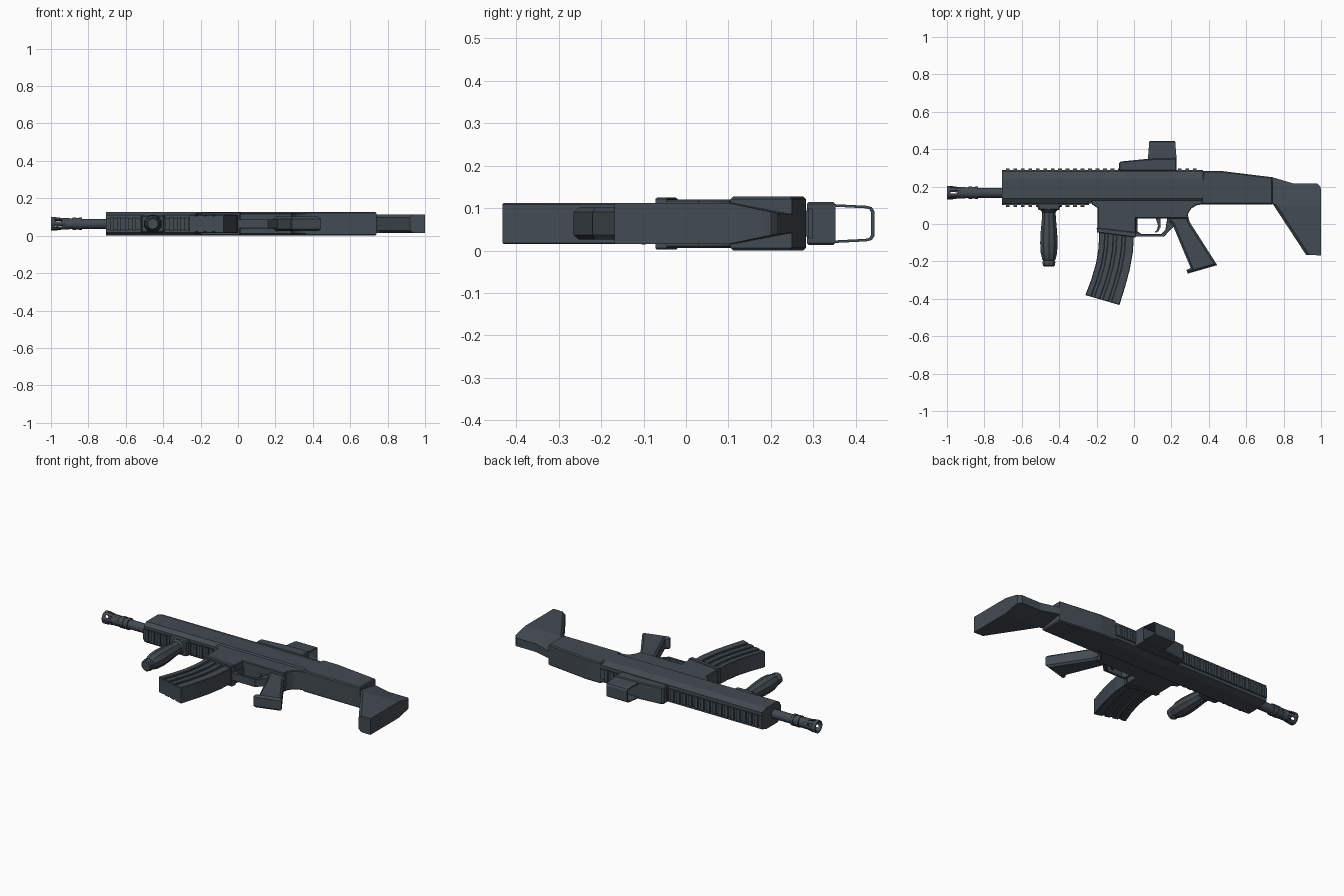
import bpy, bmesh, math
from mathutils import Vector, Matrix

if "Cube" in bpy.data.objects:
    bpy.data.objects.remove(bpy.data.objects["Cube"])

C = 0.0635  # mid-plane height: the model lies flat on its side
mat = bpy.data.materials.new("dark_steel")
mat.diffuse_color = (0.055, 0.07, 0.085, 1)
mat.use_nodes = True
mat.node_tree.nodes["Principled BSDF"].inputs["Base Color"].default_value = mat.diffuse_color


def finish(name, bm, smooth=False):
    bmesh.ops.recalc_face_normals(bm, faces=bm.faces)
    me = bpy.data.meshes.new(name)
    bm.to_mesh(me)
    bm.free()
    me.materials.append(mat)
    ob = bpy.data.objects.new(name, me)
    bpy.context.collection.objects.link(ob)
    if smooth:
        bpy.context.view_layer.objects.active = ob
        ob.select_set(True)
        bpy.ops.object.shade_smooth_by_angle(angle=math.radians(35))
        ob.select_set(False)
    return ob


def add_prism(bm, pts, half, bevel=0):
    """Side profile in XY, extruded symmetrically about the mid-plane."""
    vs = [bm.verts.new((x, y, C - half)) for x, y in pts]
    f = bm.faces.new(vs)
    r = bmesh.ops.extrude_face_region(bm, geom=[f])
    top = [v for v in r["geom"] if isinstance(v, bmesh.types.BMVert)]
    bmesh.ops.translate(bm, verts=top, vec=(0, 0, 2 * half))
    if bevel:
        rim = {e for v in vs + top for e in v.link_edges
               if abs(e.verts[0].co.z - e.verts[1].co.z) < 1e-6}
        bmesh.ops.bevel(bm, geom=list(rim), offset=bevel, segments=1, affect='EDGES')


def prism(name, pts, half, bevel=0):
    bm = bmesh.new()
    add_prism(bm, pts, half, bevel)
    return finish(name, bm)


def section(name, half_pts, x0, x1):
    """Mirrored cross-section (y, half width) extruded along x."""
    ring = [(y, C + h) for y, h in half_pts] + [(y, C - h) for y, h in reversed(half_pts)]
    bm = bmesh.new()
    a, b = [[bm.verts.new((x, y, z)) for y, z in ring] for x in (x0, x1)]
    bm.faces.new(a)
    bm.faces.new(b)
    for i in range(len(ring)):
        j = (i + 1) % len(ring)
        bm.faces.new((a[i], a[j], b[j], b[i]))
    return finish(name, bm)


def lathe(name, prof, axis, center, n, smooth=True, skip=None, caps=True):
    """Revolve (position, radius) pairs about the x or y axis."""
    bm = bmesh.new()
    rings = []
    for t, r in prof:
        ring = []
        for i in range(n):
            a = 2 * math.pi * (i + 0.5) / n
            u, w = r * math.cos(a), r * math.sin(a)
            ring.append(bm.verts.new((t, center + u, C + w) if axis == 'x' else (center + u, t, C + w)))
        rings.append(ring)
    for k in range(len(rings) - 1):
        for i in range(n):
            if skip and skip(k, i):
                continue
            j = (i + 1) % n
            bm.faces.new((rings[k][i], rings[k][j], rings[k + 1][j], rings[k + 1][i]))
    if caps:
        bm.faces.new(rings[0])
        bm.faces.new(rings[-1])
    return finish(name, bm, smooth)


def box(bm, x0, x1, y0, y1, half):
    add_prism(bm, [(x0, y0), (x1, y0), (x1, y1), (x0, y1)], half)


# barrel and slotted muzzle
AX = 0.167
lathe("barrel", [(-0.85, 0.027), (-0.70, 0.027)], 'x', AX, 24)
lathe("muzzle_collar", [(-0.925, 0.026), (-0.925, 0.031), (-0.90, 0.031), (-0.90, 0.028), (-0.885, 0.028),
                        (-0.885, 0.034), (-0.865, 0.034), (-0.865, 0.030), (-0.85, 0.030),
                        (-0.85, 0.034), (-0.835, 0.034), (-0.835, 0.026)], 'x', AX, 24)
tip = lathe("muzzle_tip", [(-1.0, 0.037), (-0.982, 0.037), (-0.94, 0.031), (-0.92, 0.031)], 'x', AX, 24,
            skip=lambda k, i: k == 1 and i % 4 < 2, caps=False)
m = tip.modifiers.new("wall", 'SOLIDIFY')
m.thickness, m.offset = 0.009, -1

# upper body: chamfered handguard and rear receiver
section("handguard", [(0.11, 0.046), (0.135, C), (0.24, C), (0.283, 0.050)], -0.705, 0.37)
prism("rear_receiver", [(0.37, 0.283), (0.47, 0.283), (0.74, 0.25), (0.74, 0.105), (0.36, 0.105), (0.36, 0.2)],
      C, 0.006)

# toothed rails
for name, x0, x1, base, tooth in (("top_rail", -0.705, 0.37, (0.278, 0.29), (0.289, 0.298)),
                                  ("bottom_rail", -0.705, -0.24, (0.101, 0.115), (0.092, 0.102))):
    bm = bmesh.new()
    box(bm, x0, x1, *base, 0.031)
    n = int((x1 - x0) / 0.04)
    for i in range(n):
        x = x0 + 0.02 + i * 0.04
        box(bm, x, x + 0.02, *tooth, 0.035)
    finish(name, bm)

# lower receiver with magazine well, curving up into the stock
arc = [(0.36 - 0.075 * math.sin(a), 0.03 + 0.075 * math.cos(a)) for a in
       [math.radians(d) for d in (0, 22, 45, 68, 90)]]
prism("lower_receiver", [(-0.23, 0.13), (-0.225, 0.105), (-0.195, 0.085), (-0.195, -0.03), (0.01, -0.05),
                         (0.01, 0.03)] + arc[::-1] + [(0.38, 0.13)], 0.057, 0.004)
prism("magazine_well_rim", [(-0.2, -0.02), (-0.197, -0.045), (0.008, -0.072), (0.014, -0.045)], 0.061, 0.003)

# curved magazine with raised ribs
front = [(-0.185, -0.03), (-0.19, -0.13), (-0.203, -0.21), (-0.228, -0.295), (-0.26, -0.38)]
back = [(0.0, -0.05), (-0.006, -0.15), (-0.022, -0.24), (-0.047, -0.335), (-0.078, -0.433)]


def strip(a, b, s0=0.0, s1=1.0):
    lerp = lambda p, q, t: tuple(Vector(p).lerp(Vector(q), t))
    return ([lerp(p, q, a) for p, q in zip(front, back)] +
            [lerp(p, q, b) for p, q in reversed(list(zip(front, back)))])


bm = bmesh.new()
add_prism(bm, strip(0, 1), 0.041)
for a, b in ((0.0, 0.17), (0.25, 0.42), (0.5, 0.67), (0.75, 1.0)):
    add_prism(bm, strip(a, b), 0.0485, 0.003)
finish("magazine", bm)

# pistol grip
prism("pistol_grip", [(0.19, 0.04), (0.29, 0.04), (0.298, 0.01), (0.445, -0.22), (0.288, -0.265), (0.28, -0.247),
                      (0.303, -0.235), (0.205, 0.0), (0.19, 0.01)], 0.038, 0.011)

# trigger guard and trigger
prism("trigger_guard", [(0.0, -0.068), (0.16, -0.068), (0.215, -0.01), (0.215, 0.035), (0.178, 0.035),
                        (0.168, -0.03), (0.145, -0.054), (0.04, -0.054), (0.02, -0.04), (0.018, 0.035),
                        (0.0, 0.035)], 0.024, 0.002)
prism("trigger", [(0.115, 0.035), (0.142, 0.035), (0.143, -0.015), (0.13, -0.04), (0.113, -0.047), (0.111, -0.042),
                  (0.123, -0.03), (0.128, -0.008)], 0.011)

# stock: sides taper inward above y = 0.1
bm = bmesh.new()
add_prism(bm, [(0.73, 0.251), (0.74, 0.25), (0.85, 0.217), (0.98, 0.217), (0.997, 0.2), (1.0, 0.18), (1.0, -0.168),
               (0.92, -0.165), (0.74, 0.11), (0.73, 0.11)], 0.0485)
geom = bm.verts[:] + bm.edges[:] + bm.faces[:]
bmesh.ops.bisect_plane(bm, geom=geom, plane_co=(0, 0.1, 0), plane_no=(0, 1, 0))
for v in bm.verts:
    if v.co.y > 0.1001 and v.co.x > 0.745:
        v.co.z = C + (v.co.z - C) * (1 - 0.5 * min(1, (v.co.y - 0.1) / 0.117))
    elif v.co.y > 0.2:
        v.co.z = C + (v.co.z - C) * 0.45
edge = [e for e in bm.edges if abs(e.verts[0].co.z - e.verts[1].co.z) < 1e-5
        and all(v.co.y < 0.105 and v.co.x < 0.99 for v in e.verts) and abs(e.verts[0].co.x - e.verts[1].co.x) > 0.02]
bmesh.ops.bevel(bm, geom=edge, offset=0.014, segments=1, affect='EDGES')
bmesh.ops.triangulate(bm, faces=[f for f in bm.faces if len(f.verts) > 4])
finish("stock", bm)

# foregrip with its rail clamp
bm = bmesh.new()
add_prism(bm, [(-0.505, 0.112), (-0.405, 0.112), (-0.392, 0.1), (-0.4, 0.075), (-0.51, 0.075), (-0.518, 0.1)],
          0.046, 0.006)
finish("foregrip_clamp", bm)
lathe("foregrip", [(0.09, 0.046), (0.072, 0.046), (0.062, 0.038), (0.03, 0.039), (-0.04, 0.046), (-0.10, 0.049),
                   (-0.155, 0.046), (-0.19, 0.037), (-0.195, 0.032), (-0.205, 0.036), (-0.222, 0.034),
                   (-0.226, 0.028)], 'y', -0.455, 10, smooth=False)

# optic: wedge base and open hood
prism("sight_base", [(-0.08, 0.285), (0.228, 0.285), (0.228, 0.352), (0.07, 0.348), (-0.07, 0.334), (-0.08, 0.325)],
      0.051, 0.005)
bm = bmesh.new()
outer = [(0.345, 0.046), (0.425, 0.042), (0.438, 0.039), (0.444, 0.030)]
inner = [(0.345, 0.040), (0.423, 0.036), (0.432, 0.034), (0.436, 0.027)]
loop = lambda h: [(y, C + w) for y, w in h] + [(y, C - w) for y, w in reversed(h)]
grid = []
for prof, x0, x1 in ((outer, 0.074, 0.228), (inner, 0.074, 0.228)):
    for x, lean in ((x0, 0.08), (x1, -0.08)):
        grid.append([bm.verts.new((x + lean * (y - 0.345), y, z)) for y, z in loop(prof)])
of, ob_, nf, nb = grid
for a, b in ((of, ob_), (nf, nb), (of, nf), (ob_, nb)):
    for i in range(len(a) - 1):
        bm.faces.new((a[i], a[i + 1], b[i + 1], b[i]))
for i in (0, -1):
    bm.faces.new((of[i], ob_[i], nb[i], nf[i]))
finish("sight_hood", bm)
